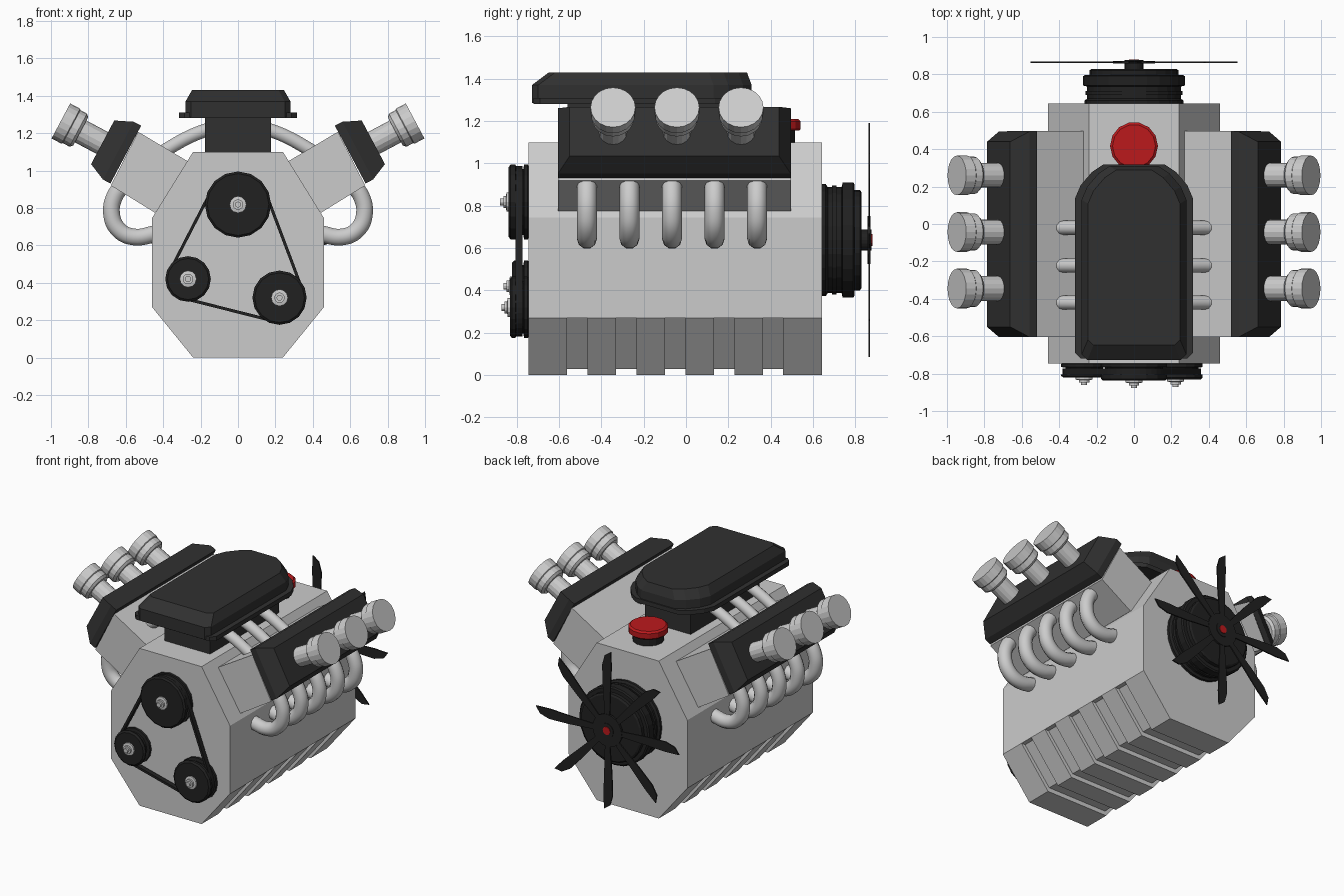
import bpy, bmesh
from math import sin, cos, pi, radians
from mathutils import Vector
from mathutils.geometry import convex_hull_2d

if "Cube" in bpy.data.objects:
    bpy.data.objects.remove(bpy.data.objects["Cube"])


def material(name, col):
    m = bpy.data.materials.new(name)
    m.diffuse_color = (*col, 1)
    m.use_nodes = True
    m.node_tree.nodes["Principled BSDF"].inputs["Base Color"].default_value = m.diffuse_color
    return m


DARK = material("dark", (0.03, 0.03, 0.03))
BLACK = material("black", (0.015, 0.015, 0.015))
RED = material("red", (0.5, 0.01, 0.012))


def finish(name, bm, mat=None, mirror=False):
    bmesh.ops.recalc_face_normals(bm, faces=bm.faces)
    me = bpy.data.meshes.new(name)
    bm.to_mesh(me)
    bm.free()
    ob = bpy.data.objects.new(name, me)
    bpy.context.collection.objects.link(ob)
    if mat:
        me.materials.append(mat)
    if mirror:
        ob.modifiers.new("mirror", 'MIRROR')
    return ob


def loft(name, rings, mat=None, mirror=False, closed=False):
    """Skin a stack of equal-length rings; cap the ends or join them."""
    bm = bmesh.new()
    vs = [[bm.verts.new(p) for p in r] for r in rings]
    n = len(vs[0])
    pairs = list(zip(vs, vs[1:])) + ([(vs[-1], vs[0])] if closed else [])
    for a, b in pairs:
        for i in range(n):
            j = (i + 1) % n
            bm.faces.new((a[i], a[j], b[j], b[i]))
    if not closed:
        bm.faces.new(vs[0])
        bm.faces.new(vs[-1])
    return finish(name, bm, mat, mirror)


def prism(name, pts, y0, y1, mat=None, mirror=False):
    """Extrude an x-z outline along y."""
    return loft(name, [[(x, y, z) for x, z in pts] for y in (y0, y1)], mat, mirror)


def lathe(name, origin, axis, profile, sides=16, mat=None, mirror=False):
    """Revolve (height, radius) pairs about an axis."""
    q = Vector(axis).to_track_quat('Z', 'Y')
    o = Vector(origin)
    rings = [[o + q @ Vector((r * cos(2 * pi * i / sides), r * sin(2 * pi * i / sides), h))
              for i in range(sides)] for h, r in profile]
    return loft(name, rings, mat, mirror)


def pipe(name, pts, radius):
    """Round smooth tube through points, mirrored to both sides."""
    cu = bpy.data.curves.new(name, 'CURVE')
    cu.dimensions = '3D'
    cu.bevel_depth, cu.bevel_resolution, cu.resolution_u = radius, 3, 6
    cu.use_fill_caps = True
    sp = cu.splines.new('BEZIER')
    sp.bezier_points.add(len(pts) - 1)
    for b, p in zip(sp.bezier_points, pts):
        b.co = p
        b.handle_left_type = b.handle_right_type = 'AUTO'
    ob = bpy.data.objects.new(name, cu)
    bpy.context.collection.objects.link(ob)
    bpy.ops.object.select_all(action='DESELECT')
    ob.select_set(True)
    bpy.context.view_layer.objects.active = ob
    bpy.ops.object.convert(target='MESH')
    ob = bpy.context.object
    bpy.ops.object.shade_smooth_by_angle(angle=radians(50))
    ob.modifiers.new("mirror", 'MIRROR')


def both(half):
    return half + [(-x, z) for x, z in reversed(half)]


# Engine block with a recessed sump and raised sump ribs
Y0, Y1 = -0.745, 0.643
prism("engine_block", both([(0.23, 0.03), (0.43, 0.27), (0.46, 0.27), (0.46, 0.745), (0.24, 1.1)]), Y0, Y1)
edges = [Y0]
for k in range(5):
    c = -0.513 + 0.231 * k
    edges += [c - 0.048, c + 0.048]
edges.append(Y1)
for a, b in zip(edges[::2], edges[1::2]):
    prism("sump_rib", both([(0.24, 0), (0.46, 0.27)]), a, b)

# Cylinder heads and tapered covers
prism("cylinder_head", [(0.445, 0.775), (0.68, 0.92), (0.534, 1.207), (0.27, 1.05), (0.2, 0.95)],
      -0.605, 0.496, mirror=True)
T = radians(28)
N, U = Vector((cos(T), 0, sin(T))), Vector((-sin(T), 0, cos(T)))
base = Vector((0.60, -0.055, 1.085))
loft("head_cover", [[base + N * h + U * (u * a) + Vector((0, w * b, 0))
                     for a, b in ((-1, -1), (1, -1), (1, 1), (-1, 1))]
                    for h, u, w in ((0, .175, .55), (.045, .175, .55), (.14, .132, .495))], DARK, True)

# Angled capped stacks
for y in (-0.345, -0.043, 0.26):
    o = Vector((0.947, y, 1.265)) - N * 0.25
    lathe("stack_tube", o - N * 0.03, N, [(0, .066), (.17, .066)], 16, None, True)
    lathe("stack_cap", o, N, [(.13, .085), (.145, .1), (.185, .1), (.19, .106), (.25, .106)], 20, None, True)

# Exhaust and intake pipes
for i in range(5):
    y = -0.468 + 0.201 * i
    pipe("exhaust_pipe", [(x, y, z) for x, z in
         ((.61, .93), (.66, .86), (.676, .77), (.64, .685), (.56, .645), (.43, .665))], 0.047)
for y in (-0.42, -0.222, -0.02):
    pipe("intake_pipe", [(.1, y, 1.24), (.25, y, 1.185), (.42, y, 1.09)], 0.038)

# Intake manifold neck and air scoop
prism("manifold_neck", both([(0.176, 1.08), (0.176, 1.3)]), -0.56, 0.2, DARK)


def scoop_ring(w, yf, yb, z):
    half = [(w - .03, yf), (w, yf + .03), (w, yb - .18), (w - .03, yb - .11), (w - .09, yb - .04), (w - .15, yb)]
    return [(x, y, z) for x, y in both(half)]


loft("scoop_flange", [scoop_ring(.315, -.72, .318, z) for z in (1.28, 1.31)], DARK)
loft("air_scoop", [scoop_ring(.28, -.728, .31, 1.285), scoop_ring(.28, -.728, .31, 1.37),
                   scoop_ring(.246, -.648, .288, 1.43)], DARK)

# Oil filler
lathe("filler_neck", (0, .417, 1.09), (0, 0, 1), [(0, .1), (.075, .1)], 14, BLACK)
lathe("filler_cap", (0, .417, 1.155), (0, 0, 1), [(0, .12), (.008, .128), (.044, .128), (.055, .115)], 14, RED)

# Front pulleys with bolts
pulleys = [(0, .818, .177, .098), (-.267, .42, .122, .082), (.222, .32, .145, .092)]
for x, z, r, d in pulleys:
    lathe("pulley", (x, Y0 + .005, z), (0, -1, 0),
          [(0, r - .01), (.008, r), (.025, r), (.028, r - .022), (.062, r - .022), (.065, r),
           (d - .01, r), (d, r - .012)], 16, BLACK)
    lathe("pulley_bolt", (x, Y0 - d + .01, z), (0, -1, 0),
          [(0, .045), (.015, .045), (.018, .028), (.03, .028), (.03, .016), (.045, .016)], 12)

# Drive belt around the pulleys
def belt_points(offset):
    return [(x + (r + offset) * cos(2 * pi * i / 32), z + (r + offset) * sin(2 * pi * i / 32))
            for x, z, r, d in pulleys for i in range(32)]


outer, inner = belt_points(-.008), belt_points(-.024)
hull = convex_hull_2d([Vector(p) for p in outer])
loft("drive_belt", [[(src[i][0], y, src[i][1]) for i in hull]
                    for src, y in ((outer, -.805), (outer, -.772), (inner, -.772), (inner, -.805))],
     BLACK, closed=True)

# Rear bell housing, fan hub and blades
ZC = 0.638
lathe("rear_housing", (0, 0, ZC), (0, 1, 0),
      [(.63, .265), (.66, .265), (.67, .25), (.69, .25), (.69, .258), (.71, .258), (.71, .25), (.735, .25),
       (.74, .272), (.79, .272), (.797, .262), (.797, .237), (.822, .237), (.83, .225)], 24, BLACK)
lathe("fan_hub", (0, 0, ZC), (0, 1, 0),
      [(.82, .05), (.858, .05), (.858, .113), (.872, .113), (.872, .05), (.876, .05)], 20, BLACK)
lathe("fan_centre", (0, .87, ZC), (0, 1, 0), [(0, .028), (.01, .028)], 12, RED)
blade = [(.09, -.018), (.3, -.035), (.45, -.04), (.52, -.02), (.553, .025), (.45, .03), (.3, .024), (.09, .018)]
for k in range(8):
    c, s = cos(k * pi / 4), sin(k * pi / 4)
    prism("fan_blade", [(r * c - t * s, ZC + r * s + t * c) for r, t in blade], .861, .87, BLACK)
